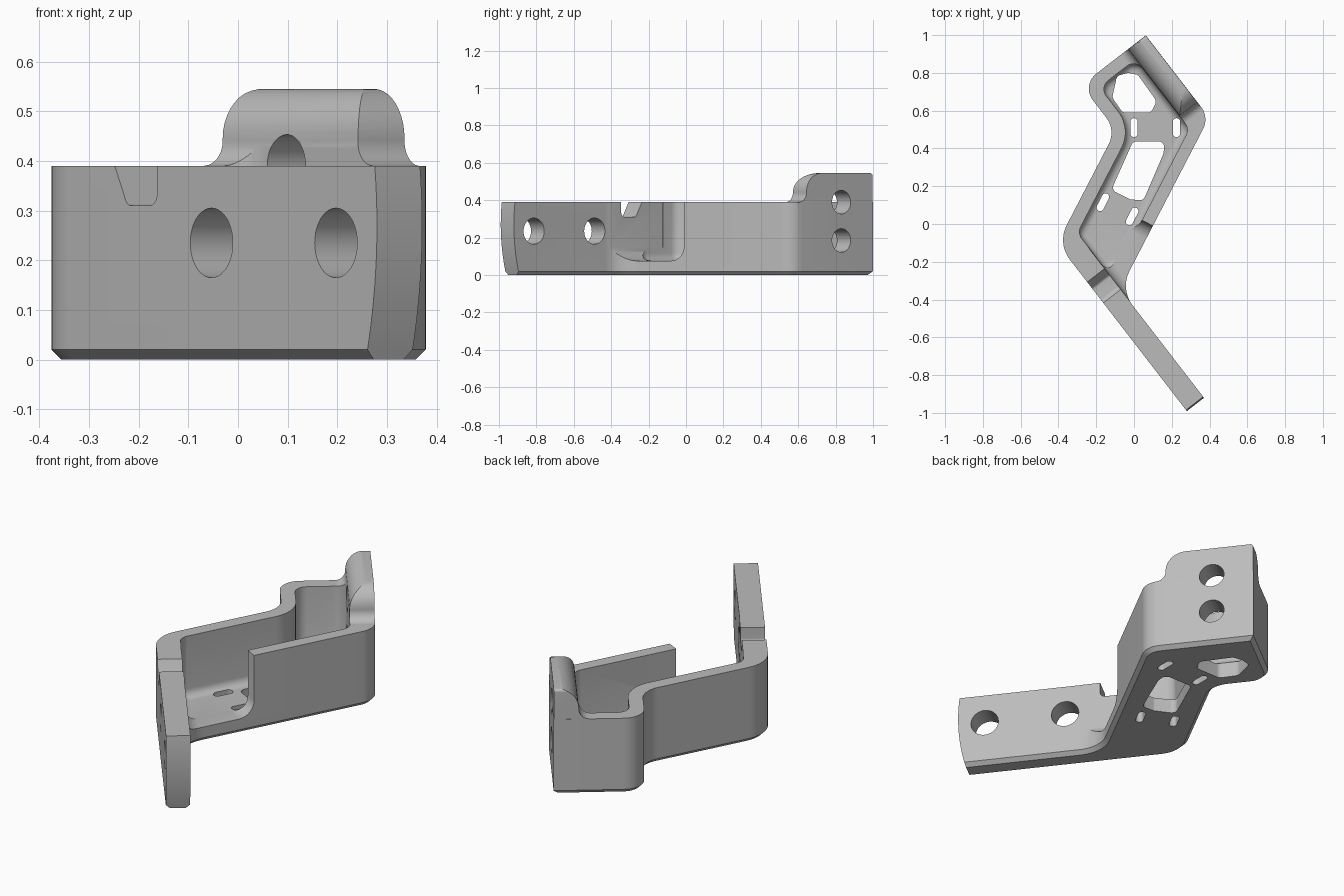
import bpy, bmesh, math
from mathutils import Vector, Matrix

if "Cube" in bpy.data.objects:
    bpy.data.objects.remove(bpy.data.objects["Cube"])

# plan axes: U runs along the arm, V across it; T runs along the long walls, N across them
U = Vector((0.61, -0.79, 0)).normalized()
V = Vector((0.79, 0.61, 0)).normalized()
T = Vector((0.46, 0.887, 0)).normalized()
N = Vector((0.887, -0.46, 0)).normalized()
W0 = Vector((0.10, -0.01, 0))
Z = Vector((0, 0, 1))

grey = bpy.data.materials.new("grey")
grey.diffuse_color = (0.5, 0.5, 0.5, 1)
grey.use_nodes = True
grey.node_tree.nodes["Principled BSDF"].inputs["Base Color"].default_value = grey.diffuse_color


def uv(u, v, r=0):
    p = U * u + V * v
    return (p.x, p.y, r)


def wall(t, n, r=0):
    p = W0 + T * t + N * n
    return (p.x, p.y, r)


def meet(n, v, r=0):
    """Crossing of a long wall line (offset n) with a line across it at v."""
    return wall((v - W0.dot(V) - n * N.dot(V)) / T.dot(V), n, r)


def rounded(corners, seg=10):
    """Replace each (x, y, radius) corner with an arc."""
    out = []
    for i, c in enumerate(corners):
        p = Vector(c[:2])
        r = c[2] if len(c) > 2 else 0
        if r == 0:
            out.append(p)
            continue
        a = (Vector(corners[i - 1][:2]) - p).normalized()
        b = (Vector(corners[(i + 1) % len(corners)][:2]) - p).normalized()
        half = a.angle(b) / 2
        mid = p + (a + b).normalized() * (r / math.sin(half))
        s = p + a * (r / math.tan(half)) - mid
        e = p + b * (r / math.tan(half)) - mid
        ang = math.atan2(s.x * e.y - s.y * e.x, s.dot(e))
        for k in range(seg + 1):
            out.append(mid + Matrix.Rotation(ang * k / seg, 2) @ s)
    return out


def prism(name, corners, d0, d1, axes=None, bevel=0, seg=1):
    """Extrude a profile from d0 to d1 along the third axis; bevel the d0 rim."""
    ax, ay, az = axes or (Vector((1, 0, 0)), Vector((0, 1, 0)), Z)
    pts = rounded(corners)
    bm = bmesh.new()
    lo = [bm.verts.new(ax * p.x + ay * p.y + az * d0) for p in pts]
    hi = [bm.verts.new(ax * p.x + ay * p.y + az * d1) for p in pts]
    base = bm.faces.new(lo)
    bm.faces.new(hi)
    for i in range(len(pts)):
        j = (i + 1) % len(pts)
        bm.faces.new((lo[i], lo[j], hi[j], hi[i]))
    bmesh.ops.recalc_face_normals(bm, faces=bm.faces)
    if bevel:
        bmesh.ops.bevel(bm, geom=list(base.edges), offset=bevel, segments=seg,
                        profile=0.5, affect='EDGES', offset_type='OFFSET')
    me = bpy.data.meshes.new(name)
    bm.to_mesh(me)
    bm.free()
    ob = bpy.data.objects.new(name, me)
    me.materials.append(grey)
    bpy.context.collection.objects.link(ob)
    return ob


def boolean(target, tool, op='DIFFERENCE'):
    bpy.context.view_layer.objects.active = target
    m = target.modifiers.new("cut", 'BOOLEAN')
    m.operation, m.object, m.solver = op, tool, 'EXACT'
    bpy.ops.object.modifier_apply(modifier=m.name)
    bpy.data.objects.remove(tool, do_unlink=True)


def ring(cx, cy, r, n=40):
    return [(cx + r * math.cos(2 * math.pi * k / n),
             cy + r * math.sin(2 * math.pi * k / n)) for k in range(n)]


def slot(cx, cy, d):
    """Small rounded slot along direction d."""
    d = Vector(d[:2]).normalized()
    s = Vector((-d.y, d.x))
    c = Vector((cx, cy))
    return [(*(c + d * a * 0.05 + s * b * 0.019), 0.018)
            for a, b in ((1, 1), (-1, 1), (-1, -1), (1, -1))]


side = (U, Z, V)    # profiles drawn along the arm
cross = (V, Z, U)   # profiles drawn across the arm

# bracket body with chamfered underside
body = prism("bracket", [
    uv(0.97, -0.384), uv(0.97, -0.269), meet(0, -0.269, 0.17),
    meet(0, 0.66, 0.11), uv(-0.752, 0.66), uv(-0.752, 0.228, 0.1),
    meet(-0.407, 0.228, 0.13), meet(-0.407, -0.384, 0.17)],
    0, 0.39, bevel=0.02)

# raised mounting plate with rounded top and flared foot
plate = prism("raised_plate", [
    (-0.751, 0.385), (-0.751, 0.545, 0.015), (-0.305, 0.545, 0.1),
    (-0.305, 0.39, 0.05), (-0.25, 0.39), (-0.25, 0.385)], 0.4, 0.7, side)
rounding = prism("plate_rounding", [
    (0.47, 0.38), (0.47, 0.39), (0.541, 0.39, 0.05), (0.541, 0.546, 0.1),
    (0.659, 0.546), (0.659, 0.38)], -0.9, 0, cross)
boolean(plate, rounding, 'INTERSECT')
boolean(body, plate, 'UNION')

# inner pocket with filleted floor
boolean(body, prism("pocket", [
    meet(-0.337, -0.266, 0.06), meet(-0.065, -0.266, 0.06),
    meet(-0.065, 0.54, 0.06), uv(-0.685, 0.54, 0.06),
    uv(-0.685, 0.298, 0.06), meet(-0.337, 0.298, 0.18)],
    0.075, 0.8, bevel=0.04, seg=5))

# open side between the arm and the right wall
boolean(body, prism("side_opening", [
    wall(0, 0.3), wall(0, -0.25), meet(-0.25, -0.2675), meet(0.3, -0.2675)],
    0.076, 0.8, bevel=0.08, seg=8))

# bowed end of the arm
arc = [(0.955 - (z - 0.27) ** 2 / 2, z) for z in [-0.05 + 0.025 * k for k in range(20)]]
boolean(body, prism("arm_end", arc + [(1.2, 0.425), (1.2, -0.05)], -0.6, 0, side))

# notch in the arm's top edge
boolean(body, prism("notch", [
    (0.076, 0.42), (0.133, 0.31, 0.02), (0.231, 0.31, 0.025), (0.231, 0.42)],
    -0.5, -0.2, side))

# bolt holes through the arm and the raised plate
for u, z, r, v0, v1 in ((0.41, 0.235, 0.07, -0.6, -0.1), (0.82, 0.235, 0.07, -0.6, -0.1),
                        (-0.54, 0.39, 0.063, 0.4, 0.9), (-0.54, 0.185, 0.063, 0.4, 0.9)):
    boolean(body, prism("bolt_hole", ring(u, z, r), v0, v1, side))

# floor windows and slots
windows = [
    [(-0.09, 0.785, 0.03), (-0.03, 0.80, 0.02), (0.02, 0.79, 0.03),
     (0.12, 0.65, 0.03), (0.09, 0.59, 0.03), (-0.06, 0.59, 0.03), (-0.115, 0.67, 0.03)],
    [(-0.005, 0.437, 0.03), (0.165, 0.437, 0.03), (0.155, 0.37, 0.03),
     (0.05, 0.125, 0.03), (-0.02, 0.13, 0.02), (-0.12, 0.18, 0.03)],
    slot(0, 0.51, (0, 1)), slot(0.225, 0.51, (0, 1)),
    slot(-0.165, 0.115, T), slot(-0.01, 0.04, T)]
for w in windows:
    boolean(body, prism("floor_window", w, -0.1, 0.2))

bpy.ops.object.select_all(action='DESELECT')
body.select_set(True)
bpy.context.view_layer.objects.active = body
bpy.ops.object.shade_smooth_by_angle(angle=math.radians(25))
